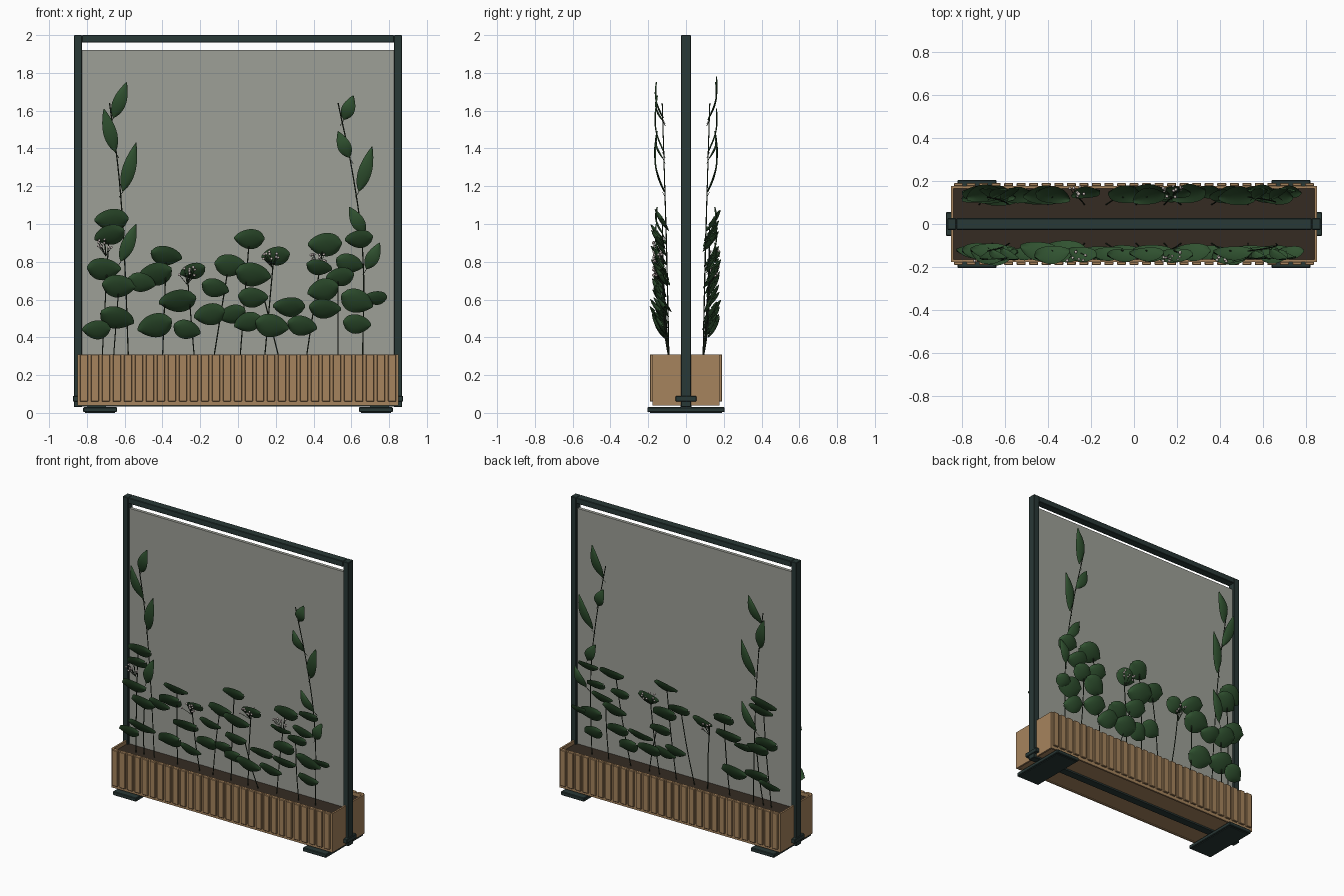
import bpy, bmesh, math, random
from mathutils import Vector

if "Cube" in bpy.data.objects:
    bpy.data.objects.remove(bpy.data.objects["Cube"])

random.seed(4)


def mat(name, rgb):
    m = bpy.data.materials.new(name)
    m.diffuse_color = (*rgb, 1)
    m.use_nodes = True
    m.node_tree.nodes["Principled BSDF"].inputs["Base Color"].default_value = m.diffuse_color
    return m


METAL = mat("dark_metal", (0.022, 0.04, 0.037))
WOOD = mat("wood", (0.38, 0.23, 0.11))
SOIL = mat("soil", (0.035, 0.024, 0.016))
SCREEN = mat("screen_grey", (0.34, 0.35, 0.31))
LEAF = mat("leaf_green", (0.03, 0.085, 0.03))
STEM = mat("stem_green", (0.02, 0.035, 0.018))
PETAL = mat("petal", (0.6, 0.52, 0.5))


def finish(name, bm, material, smooth=False):
    me = bpy.data.meshes.new(name)
    bm.to_mesh(me)
    bm.free()
    ob = bpy.data.objects.new(name, me)
    bpy.context.collection.objects.link(ob)
    me.materials.append(material)
    for p in me.polygons:
        p.use_smooth = smooth
    return ob


def boxes(name, spans, material, bevel=0.0):
    """One object from boxes given as (x0, x1, y0, y1, z0, z1)."""
    bm = bmesh.new()
    for x0, x1, y0, y1, z0, z1 in spans:
        vs = bmesh.ops.create_cube(bm, size=1)["verts"]
        for v in vs:
            v.co = ((x0 + x1) / 2 + v.co.x * (x1 - x0),
                    (y0 + y1) / 2 + v.co.y * (y1 - y0),
                    (z0 + z1) / 2 + v.co.z * (z1 - z0))
    ob = finish(name, bm, material)
    if bevel:
        b = ob.modifiers.new("bevel", "BEVEL")
        b.width, b.segments = bevel, 1
    return ob


def both_x(x0, x1, *rest):
    return [(x0, x1, *rest), (-x1, -x0, *rest)]


# Frame, screen, feet and brackets
boxes("frame_posts", both_x(0.826, 0.868, -0.027, 0.027, 0.03, 2.0), METAL, 0.003)
boxes("frame_top_bar", [(-0.826, 0.826, -0.027, 0.027, 1.96, 2.0)], METAL, 0.003)
boxes("frame_bottom_bar", [(-0.84, 0.84, -0.027, 0.027, 0.034, 0.06)], METAL)
boxes("screen_panel", [(-0.828, 0.828, -0.011, 0.011, 0.06, 1.92)], SCREEN)
boxes("feet", both_x(0.64, 0.82, -0.205, 0.205, 0.004, 0.03), METAL, 0.004)
boxes("foot_pads", both_x(0.65, 0.81, -0.19, 0.19, 0.0, 0.004), METAL)
boxes("foot_brackets", both_x(0.79, 0.874, -0.055, 0.055, 0.06, 0.09), METAL, 0.003)
boxes("foot_blocks", both_x(0.70, 0.80, -0.03, 0.03, 0.03, 0.05), METAL)

# Planter trough
boxes("planter_long_walls", [(-0.85, 0.85, s * 0.171 - 0.006, s * 0.171 + 0.006, 0.04, 0.31)
                             for s in (-1, 1)], WOOD)
boxes("planter_end_walls", both_x(0.838, 0.85, -0.166, 0.166, 0.04, 0.31), WOOD)
boxes("planter_floor", [(-0.84, 0.84, -0.168, 0.168, 0.045, 0.06)], WOOD)
boxes("soil_bed", [(-0.838, 0.838, -0.166, 0.166, 0.06, 0.285)], SOIL)
N = 29
pitch = 1.69 / N
boxes("planter_slats", [(-0.845 + (i + 0.14) * pitch, -0.845 + (i + 0.86) * pitch,
                         s * 0.183 - 0.008, s * 0.183 + 0.008, 0.06, 0.31)
                        for i in range(N) for s in (-1, 1)], WOOD, 0.003)

# Plants: broad leaves are (x, z, length); slender leaves are (base x, base z, tip x, tip z)
BROAD = [(-.67, 1.02, .18), (-.71, .76, .18), (-.68, .94, .17), (-.63, .67, .18), (-.75, .44, .15),
         (-.64, .50, .19), (-.44, .46, .19), (-.38, .83, .17), (-.44, .73, .19), (-.51, .69, .15),
         (-.32, .59, .20), (-.27, .44, .15), (-.24, .75, .14), (-.12, .66, .15), (-.15, .52, .17),
         (-.04, .78, .17), (.06, .92, .16), (.08, .73, .19), (-.03, .52, .15), (.08, .61, .16),
         (.20, .83, .15), (.18, .46, .18), (.27, .56, .17), (.34, .46, .16), (.46, .89, .18),
         (.43, .77, .14), (.45, .65, .17), (.46, .55, .17), (.64, .92, .15), (.59, .79, .15),
         (.54, .72, .15), (.63, .59, .18), (.73, .61, .12), (.63, .47, .15), (.05, .48, .15)]
SLIM = [(-.66, 1.56, -.59, 1.75), (-.65, 1.38, -.71, 1.61), (-.61, 1.17, -.54, 1.43),
        (-.62, .80, -.54, 1.0), (.56, 1.55, .61, 1.68), (.59, 1.35, .53, 1.49),
        (.64, 1.17, .71, 1.41), (.67, .95, .59, 1.09), (.68, .76, .75, .90)]
TALL = [[(-.58, .28), (-.60, .8), (-.63, 1.25), (-.68, 1.64)],
        [(.66, .28), (.66, .85), (.61, 1.25), (.53, 1.64)]]
SHORT = [(-.72, -.68, 1.0), (-.66, -.63, .68), (-.40, -.38, .82), (-.23, -.27, .75), (-.13, -.05, .78),
         (.01, .06, .92), (.14, .19, .83), (.22, .14, .6), (.36, .45, .88), (.53, .53, .72)]
FLOWERS = [(-.70, .89), (-.27, .74), (.18, .83), (.43, .81)]


def add_leaf(bm, centre, length, width, angle, tilt, arch, power, side):
    """Cupped leaf leaning outward at the top; side is -1 front, 1 back."""
    ax = Vector((1, 0, 0))
    up = Vector((0, side * math.sin(tilt), math.cos(tilt)))
    nrm = Vector((0, side * math.cos(tilt), -math.sin(tilt)))
    along = ax * math.cos(angle) + up * math.sin(angle)
    across = up * math.cos(angle) - ax * math.sin(angle)
    rows, cols, grid = 10, 3, []
    for i in range(rows + 1):
        s = i / rows
        half = width / 2 * max(0.02, math.sin(math.pi * min(s, .995) ** 0.85)) ** power
        row = []
        for j in range(-cols, cols + 1):
            t = j / cols
            bulge = arch * math.sin(math.pi * s) - 0.12 * width * t * t + 0.03 * width * abs(t)
            row.append(bm.verts.new(centre + along * (s - 0.5) * length
                                    + across * half * t + nrm * bulge))
        grid.append(row)
    for a, b in zip(grid, grid[1:]):
        for k in range(2 * cols):
            bm.faces.new((a[k], a[k + 1], b[k + 1], b[k]))


def stems(name, paths, radius):
    cu = bpy.data.curves.new(name, "CURVE")
    cu.dimensions, cu.bevel_depth, cu.bevel_resolution, cu.resolution_u = "3D", radius, 1, 5
    cu.materials.append(STEM)
    for path in paths:
        sp = cu.splines.new("BEZIER")
        sp.bezier_points.add(len(path) - 1)
        for bp, co in zip(sp.bezier_points, path):
            bp.co = co
            bp.handle_left_type = bp.handle_right_type = "AUTO"
    bpy.context.collection.objects.link(bpy.data.objects.new(name, cu))


def planting(label, side):
    back = side > 0
    j = (lambda a: random.uniform(-a, a)) if back else (lambda a: 0)
    leaves, flowers, twigs = bmesh.new(), bmesh.new(), []
    # broad leaves, fewer at one spot on the back
    for n, (x, z, l) in enumerate(BROAD):
        if back and (-.35 < x < -.1 and z < .7):
            continue
        droop = math.radians(random.uniform(-2, 24))
        angle = -droop if n % 2 else math.pi + droop
        y = side * (0.138 + random.uniform(-.012, .012))
        c = Vector((x + j(.025), y, z + j(.02)))
        add_leaf(leaves, c, l, l * 0.78, angle, math.radians(random.uniform(27, 42)), 0.012, 0.62, side)
    # slender climbing leaves
    for n, (x0, z0, x1, z1) in enumerate(SLIM):
        if back and n == 4:
            z1 += .1
        d = Vector((x1 - x0, 0, z1 - z0))
        c = Vector(((x0 + x1) / 2, side * 0.142, (z0 + z1) / 2))
        add_leaf(leaves, c, d.length * 1.02, .072, math.atan2(d.z, d.x),
                 math.radians(11), 0.02, 0.85, side)
        twigs.append([(x0 - .02 * (1 if d.x > 0 else -1), side * .11, z0 - .03), (x0, side * .125, z0)])
    # flower clusters on fine stalks
    for n, (x, z) in enumerate(FLOWERS):
        if back and n in (0, 3):
            continue
        for k in range(11):
            p = Vector((x + random.uniform(-.045, .045), side * random.uniform(.125, .175),
                        z + random.uniform(-.015, .035)))
            vs = bmesh.ops.create_icosphere(flowers, subdivisions=1, radius=.008)["verts"]
            bmesh.ops.translate(flowers, verts=vs, vec=p)
            twigs.append([(x, side * .125, z - .06), tuple(p)])
    finish(label + "_leaves", leaves, LEAF, True)
    finish(label + "_flowers", flowers, PETAL, True)
    stems(label + "_twigs", twigs, .0015)
    main = [[(x, side * (.09 + .012 * i), z) for i, (x, z) in enumerate(p)] for p in TALL]
    main += [[(a, side * .09, .28), ((a + b) / 2, side * .115, (.28 + t) / 2), (b, side * .125, t)]
             for a, b, t in SHORT]
    stems(label + "_stems", main, .0032)


planting("front_plant", -1)
planting("back_plant", 1)
